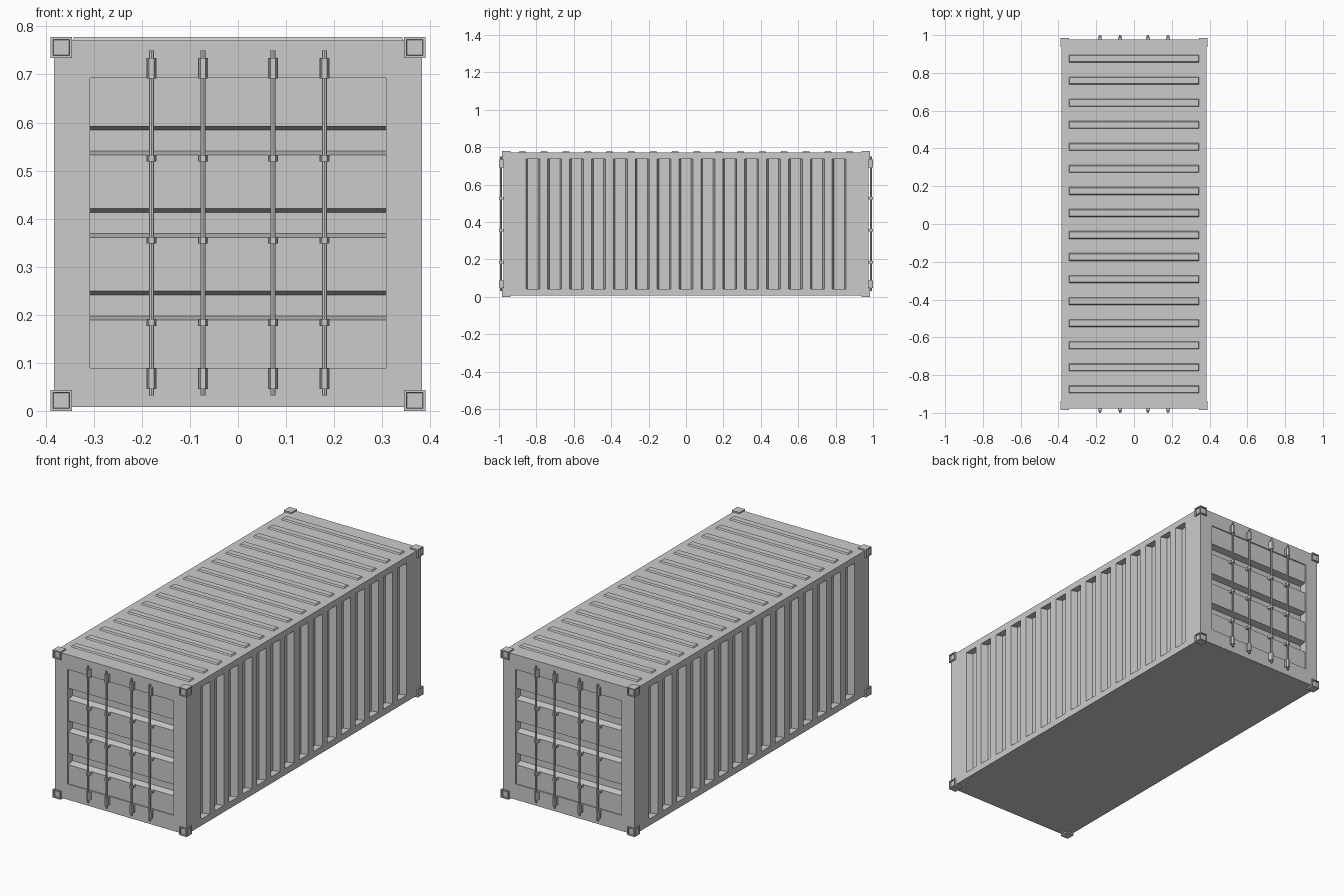
import bpy, bmesh
from mathutils import Vector

if "Cube" in bpy.data.objects:
    bpy.data.objects.remove(bpy.data.objects["Cube"])

X, Y, Z = Vector((1, 0, 0)), Vector((0, 1, 0)), Vector((0, 0, 1))
HX, HY, Z0, Z1 = 0.383, 0.977, 0.008, 0.771
MID = 0.39


def frustum(bm, c, u, v, n, a, b, d, ta=0.0, tb=0.0):
    """Block from base centre c along n by d; base a x b, tapered by ta, tb per side."""
    rings = []
    for k in (0, 1):
        hu, hv, o = a / 2 - ta * k, b / 2 - tb * k, Vector(c) + n * d * k
        rings.append([bm.verts.new(o + u * hu * i + v * hv * j)
                      for i, j in ((-1, -1), (1, -1), (1, 1), (-1, 1))])
    lo, hi = rings
    bm.faces.new(lo[::-1])
    bm.faces.new(hi)
    for i in range(4):
        j = (i + 1) % 4
        bm.faces.new((lo[i], lo[j], hi[j], hi[i]))


def finish(bm, name):
    bmesh.ops.recalc_face_normals(bm, faces=bm.faces)
    me = bpy.data.meshes.new(name)
    bm.to_mesh(me)
    bm.free()
    ob = bpy.data.objects.new(name, me)
    bpy.context.scene.collection.objects.link(ob)
    return ob


def cut(body, cutter):
    cutter.hide_render = True
    cutter.hide_viewport = True
    cutter.display_type = 'WIRE'
    m = body.modifiers.new(cutter.name, 'BOOLEAN')
    m.operation, m.solver, m.object = 'DIFFERENCE', 'EXACT', cutter


# main body
bm = bmesh.new()
frustum(bm, (0, 0, Z0), X, Y, Z, 2 * HX, 2 * HY, Z1 - Z0)
body = finish(bm, "container_body")

# shallow recessed panel on each end
bm = bmesh.new()
for s in (-1, 1):
    frustum(bm, (0, s * (HY + 0.01), 0.3915), X, Z, -Y * s, 0.616, 0.603, 0.016)
cut(body, finish(bm, "end_panel_cutter"))

# corrugation grooves: vertical on the sides, horizontal on the ends
bm = bmesh.new()
for s in (-1, 1):
    for i in range(15):
        frustum(bm, (s * (HX + 0.001), (i - 7) * 0.117, MID), Y, Z, -X * s,
                0.075, 0.695, 0.036, 0.010, 0.0)
    for i in (-1, 0, 1):
        frustum(bm, (0, s * (HY - 0.005), 0.391 + i * 0.1715), X, Z, -Y * s,
                0.6155, 0.060, 0.036, 0.0, 0.008)
cut(body, finish(bm, "groove_cutter"))

# raised roof ribs
bm = bmesh.new()
for i in range(16):
    frustum(bm, (0, (i - 7.5) * 0.1167, Z1 - 0.001), X, Y, Z, 0.69, 0.042, 0.008, 0.004, 0.005)
finish(bm, "roof_ribs")

# corner castings with a square pocket on the side and end faces
bm = bmesh.new()
for sx in (-1, 1):
    for sy in (-1, 1):
        for z in (0.0, 0.734):
            frustum(bm, (sx * 0.3675, sy * 0.961, z), X, Y, Z, 0.045, 0.046, 0.044)
bmesh.ops.recalc_face_normals(bm, faces=bm.faces)
outer = []
for f in bm.faces:
    f.normal_update()
    c = f.calc_center_median()
    if (abs(f.normal.x) > 0.9 and abs(c.x) > 0.385) or (abs(f.normal.y) > 0.9 and abs(c.y) > 0.98):
        outer.append(f)
bmesh.ops.inset_individual(bm, faces=outer, thickness=0.008)
bmesh.ops.inset_individual(bm, faces=outer, thickness=0.0005, depth=-0.007)
finish(bm, "corner_castings")

# locking bars on both ends
bars, clips = bmesh.new(), bmesh.new()
for s in (-1, 1):
    for x in (-0.18, -0.073, 0.073, 0.18):
        r = bmesh.ops.create_cone(bars, cap_ends=True, segments=8,
                                  radius1=0.0055, radius2=0.0055, depth=0.718)
        bmesh.ops.translate(bars, verts=r["verts"], vec=(x, s * 0.990, 0.391))
        # long keepers at the ends, small clips between the grooves
        for z, h in ((0.713, 0.042), (0.067, 0.042), (0.526, 0.014), (0.355, 0.014), (0.184, 0.014)):
            frustum(clips, (x, s * 0.966, z), X, Z, Y * s, 0.021, h, 0.022)
            frustum(clips, (x, s * 0.987, z), X, Z, Y * s, 0.018, h, 0.013, 0.004, 0.0)
finish(bars, "locking_bars")
finish(clips, "bar_brackets")
